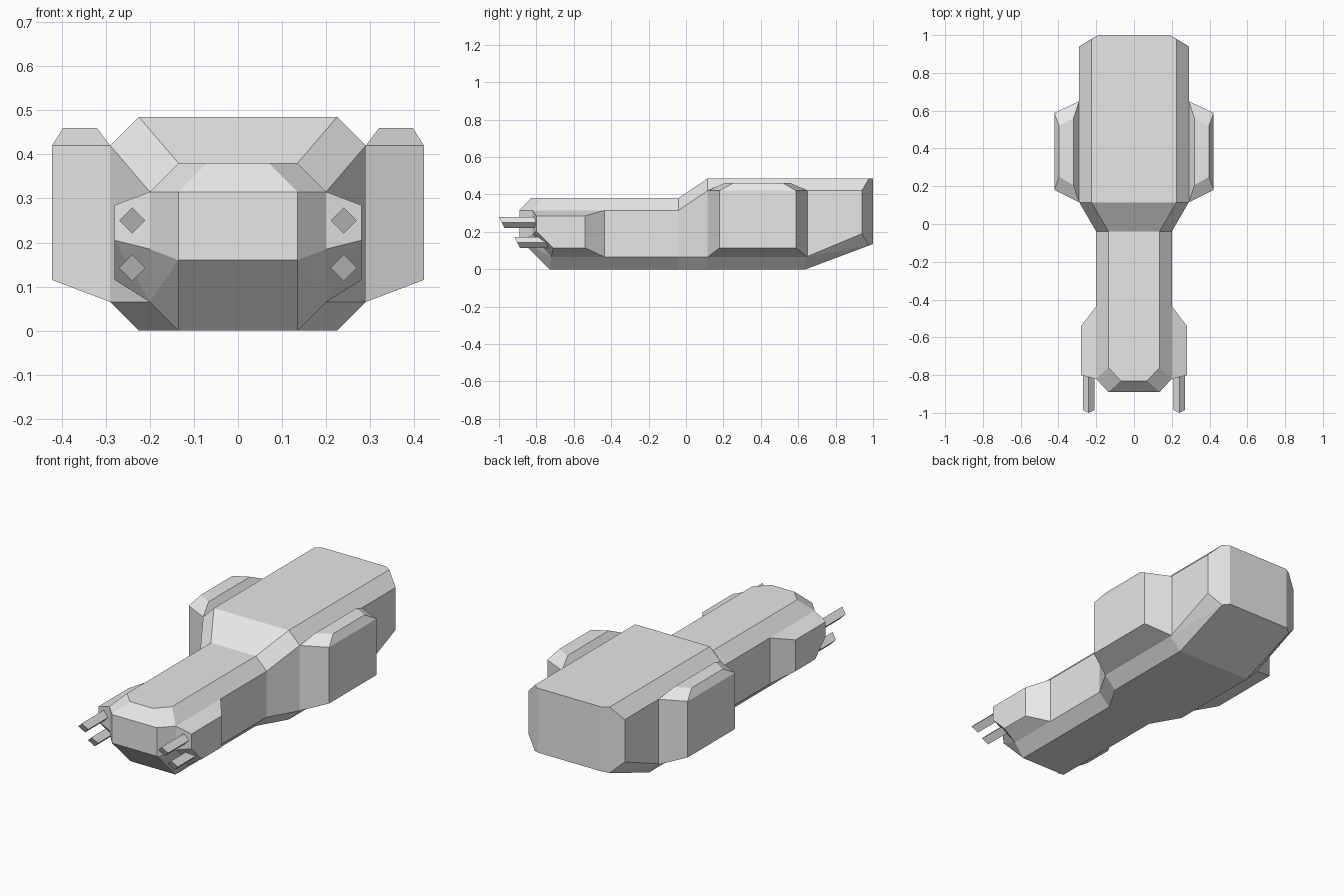
import bpy
import bmesh

if "Cube" in bpy.data.objects:
    bpy.data.objects.remove(bpy.data.objects["Cube"], do_unlink=True)

grey = bpy.data.materials.new("hull grey")
grey.use_nodes = True
grey.diffuse_color = (0.8, 0.8, 0.8, 1)
grey.node_tree.nodes["Principled BSDF"].inputs["Base Color"].default_value = (0.8, 0.8, 0.8, 1)


def both_sides(points):
    return points + [(-x, y, z) for x, y, z in points]


def faceted(name, sections, open_planes=(), mirror=False):
    """Join convex sections into one shell, leaving out faces on the open planes (axis, value)."""
    bm = bmesh.new()
    for points in sections:
        verts = [bm.verts.new(p) for p in points]
        bmesh.ops.convex_hull(bm, input=verts)
    inner = [f for f in bm.faces
             if any(all(abs(v.co[a] - val) < 1e-4 for v in f.verts) for a, val in open_planes)]
    bmesh.ops.delete(bm, geom=inner, context='FACES')
    bmesh.ops.delete(bm, geom=[v for v in bm.verts if not v.link_faces], context='VERTS')
    bmesh.ops.remove_doubles(bm, verts=bm.verts[:], dist=1e-4)
    bmesh.ops.dissolve_limit(bm, angle_limit=0.05, verts=bm.verts[:], edges=bm.edges[:])
    bmesh.ops.recalc_face_normals(bm, faces=bm.faces[:])
    mesh = bpy.data.meshes.new(name)
    bm.to_mesh(mesh)
    bm.free()
    mesh.materials.append(grey)
    obj = bpy.data.objects.new(name, mesh)
    bpy.context.collection.objects.link(obj)
    if mirror:
        obj.modifiers.new("mirror", 'MIRROR')
    return obj


# Hull: narrow neck with nose, flared shoulder, wide rear body
NECK_Y, BODY_Y = -0.04, 0.115
neck_ring = [(0.135, NECK_Y, 0.38), (0.2, NECK_Y, 0.315), (0.2, NECK_Y, 0.065), (0.135, NECK_Y, 0)]
body_ring = [(0.225, BODY_Y, 0.485), (0.29, BODY_Y, 0.42), (0.29, BODY_Y, 0.065), (0.225, BODY_Y, 0)]
nose = [(0.135, -0.76, 0.38), (0.07, -0.83, 0.38),
        (0.2, -0.82, 0.315), (0.135, -0.89, 0.315),
        (0.135, -0.89, 0.16), (0.2, -0.82, 0.185),
        (0.2, -0.72, 0.065), (0.135, -0.73, 0)]
tail = [(0.225, 0.978, 0.485), (0.19, 1, 0.485), (0.29, 0.94, 0.42),
        (0.19, 1, 0.135), (0.225, 0.978, 0.127), (0.29, 0.94, 0.19),
        (0.29, 0.64, 0.065), (0.225, 0.64, 0)]
faceted("hull",
        [both_sides(nose + neck_ring), both_sides(neck_ring + body_ring), both_sides(body_ring + tail)],
        open_planes=[(1, NECK_Y), (1, BODY_Y)])

# Engine pods on the rear body
engine = []
for inner_y, outer_y, ridge_in, ridge_out in ((0.115, 0.18, 0.205, 0.25), (0.65, 0.588, 0.56, 0.52)):
    engine += [(0.29, inner_y, 0.065), (0.29, inner_y, 0.42),
               (0.422, outer_y, 0.115), (0.422, outer_y, 0.42),
               (0.32, ridge_in, 0.46), (0.397, ridge_out, 0.46)]
faceted("engine_pods", [engine], open_planes=[(0, 0.29)], mirror=True)

# Gun housings beside the nose
housing = [(0.2, -0.82, 0.315), (0.2, -0.82, 0.185), (0.2, -0.72, 0.065),
           (0.2, -0.435, 0.315), (0.2, -0.435, 0.065),
           (0.28, -0.80, 0.285), (0.28, -0.80, 0.205), (0.28, -0.71, 0.115),
           (0.28, -0.54, 0.285), (0.28, -0.54, 0.115)]
faceted("gun_housings", [housing], open_planes=[(0, 0.2)], mirror=True)

# Diamond-section barrels with raked muzzles
for name, z, front, back in (("upper_barrels", 0.25, -0.985, -0.78), ("lower_barrels", 0.143, -0.902, -0.70)):
    r = 0.03
    barrel = []
    for dx, dz in ((0, r), (r, 0), (0, -r), (-r, 0)):
        barrel += [(0.24 + dx, front - dz * 0.5, z + dz), (0.24 + dx, back, z + dz)]
    faceted(name, [barrel], mirror=True)
